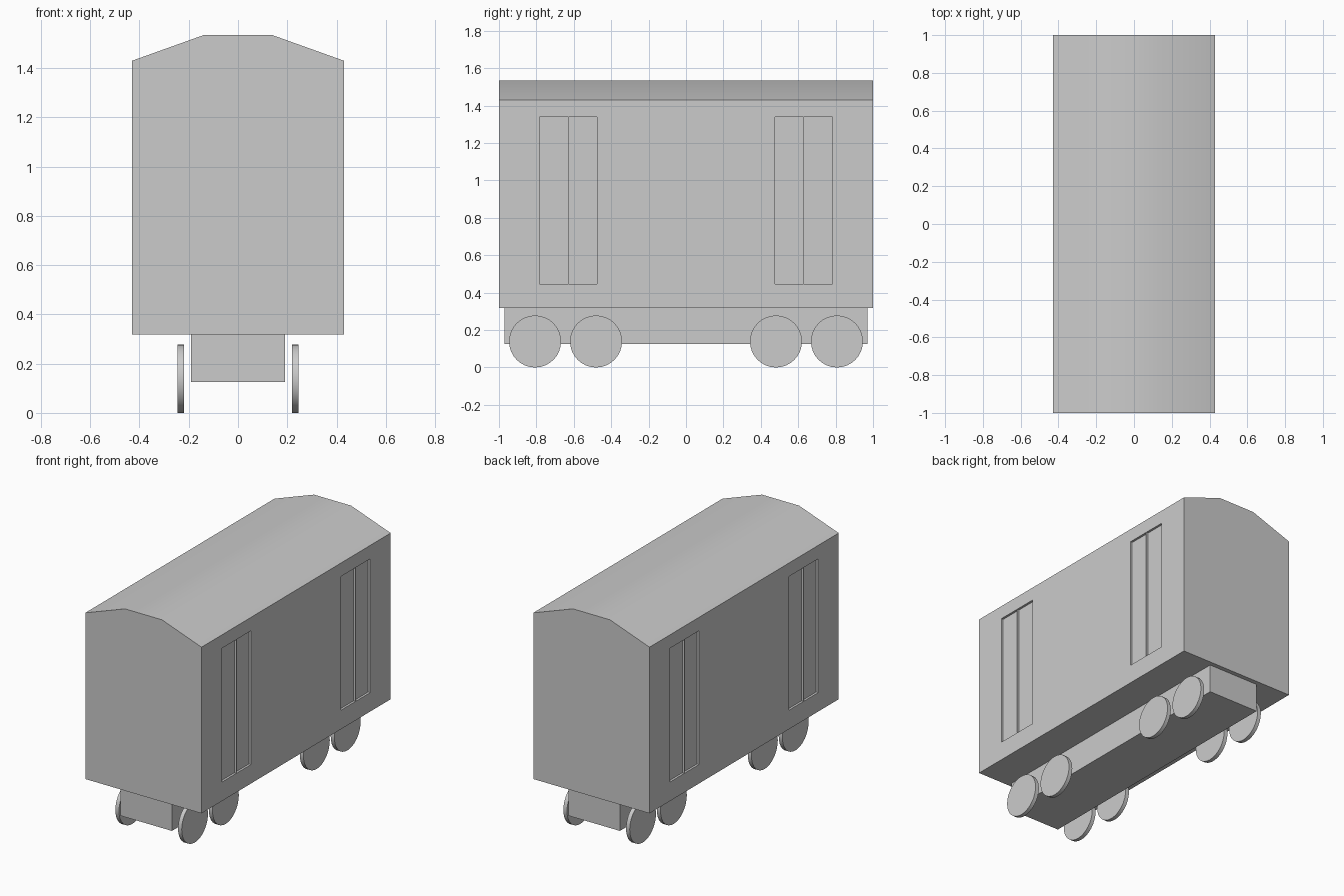
import bpy, bmesh, math
from mathutils import Matrix

if "Cube" in bpy.data.objects:
    bpy.data.objects.remove(bpy.data.objects["Cube"])

grey = bpy.data.materials.new("plain grey")
grey.diffuse_color = (0.6, 0.6, 0.6, 1)
grey.use_nodes = True
grey.node_tree.nodes["Principled BSDF"].inputs["Base Color"].default_value = grey.diffuse_color


def make_object(name, bm, angle=None):
    bmesh.ops.recalc_face_normals(bm, faces=bm.faces[:])
    me = bpy.data.meshes.new(name)
    bm.to_mesh(me)
    bm.free()
    me.materials.append(grey)
    ob = bpy.data.objects.new(name, me)
    bpy.context.collection.objects.link(ob)
    if angle:
        bpy.ops.object.select_all(action='DESELECT')
        ob.select_set(True)
        bpy.context.view_layer.objects.active = ob
        bpy.ops.object.shade_smooth_by_angle(angle=math.radians(angle))
    return ob


def add_box(bm, x0, x1, y0, y1, z0, z1):
    m = Matrix.Translation(((x0 + x1) / 2, (y0 + y1) / 2, (z0 + z1) / 2))
    m = m @ Matrix.Diagonal((x1 - x0, y1 - y0, z1 - z0, 1))
    bmesh.ops.create_cube(bm, size=1, matrix=m)


# carriage body: end profile swept along its length
profile = [(-0.43, 0.318), (0.43, 0.318), (0.43, 1.43),
           (0.137, 1.535), (-0.137, 1.535), (-0.43, 1.43)]
bm = bmesh.new()
end = bm.faces.new([bm.verts.new((x, -1, z)) for x, z in profile])
swept = bmesh.ops.extrude_face_region(bm, geom=[end], use_keep_orig=True)
bmesh.ops.translate(bm, vec=(0, 2, 0),
                    verts=[g for g in swept["geom"] if isinstance(g, bmesh.types.BMVert)])
body = make_object("carriage_body", bm)

# recessed double doors: two leaves per doorway, two doorways per side
bm = bmesh.new()
for side in (-1, 1):
    for yc in (-0.63, 0.63):
        for y0, y1 in ((yc - 0.153, yc - 0.002), (yc + 0.002, yc + 0.153)):
            xs = sorted((side * 0.415, side * 0.5))
            add_box(bm, xs[0], xs[1], y0, y1, 0.445, 1.34)
cutter = make_object("door_cutter", bm)
cutter.hide_render = True
cutter.hide_viewport = True
cut = body.modifiers.new("door recesses", 'BOOLEAN')
cut.operation = 'DIFFERENCE'
cut.solver = 'EXACT'
cut.object = cutter
bpy.ops.object.select_all(action='DESELECT')
bpy.context.view_layer.objects.active = body
body.select_set(True)
bpy.ops.object.modifier_apply(modifier=cut.name)
bpy.ops.object.shade_smooth_by_angle(angle=math.radians(30))
bpy.data.objects.remove(cutter)

# underframe
bm = bmesh.new()
add_box(bm, -0.19, 0.19, -0.97, 0.97, 0.125, 0.318)
make_object("underframe", bm)

# wheels: thin discs in pairs
for side, label in ((-1, "left"), (1, "right")):
    for i, y in enumerate((-0.807, -0.481, 0.481, 0.807)):
        bm = bmesh.new()
        m = Matrix.Translation((side * 0.232, y, 0.139)) @ Matrix.Rotation(math.pi / 2, 4, 'Y')
        bmesh.ops.create_cone(bm, cap_ends=True, segments=32, radius1=0.139,
                              radius2=0.139, depth=0.027, matrix=m)
        make_object(f"{label}_wheel_{i + 1}", bm, 40)
